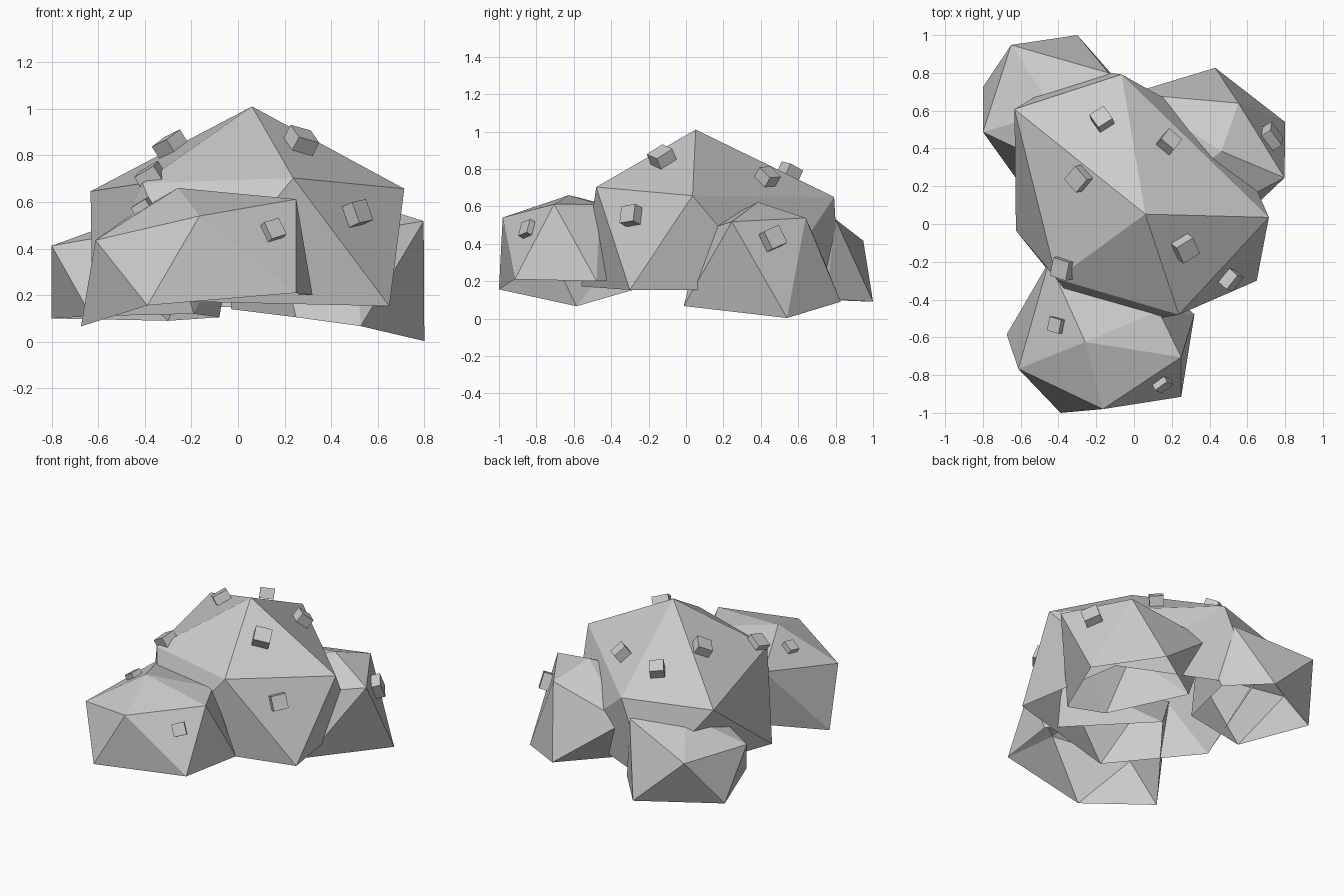
import bpy, bmesh
from math import radians
from mathutils import Vector, Matrix
from mathutils.bvhtree import BVHTree

if "Cube" in bpy.data.objects:
    bpy.data.objects.remove(bpy.data.objects["Cube"])


def finish(bm, name):
    me = bpy.data.meshes.new(name)
    bm.to_mesh(me)
    ob = bpy.data.objects.new(name, me)
    bpy.context.collection.objects.link(ob)
    return ob


def clump(name, top, upper, lower):
    """Uneven icosahedron shell, open below: a tip and two staggered rings of five."""
    bm = bmesh.new()
    t = bm.verts.new(top)
    u = [bm.verts.new(p) for p in upper]
    l = [bm.verts.new(p) for p in lower]
    for i in range(5):
        j = (i + 1) % 5
        bm.faces.new((t, u[j], u[i]))
        bm.faces.new((u[i], u[j], l[j]))
        bm.faces.new((l[i], u[i], l[j]))
    bm.normal_update()
    tree = BVHTree.FromBMesh(bm)
    finish(bm, name)
    bm.free()
    return tree


def bud(name, tree, pos, size, twist):
    """Small block lying on the nearest face of a clump."""
    n = tree.find_nearest(Vector(pos))[1]
    bm = bmesh.new()
    bmesh.ops.create_cube(bm, size=1)
    scale = Matrix.Diagonal((size, size, size * 0.75, 1))
    rot = n.to_track_quat('Z', 'Y').to_matrix().to_4x4()
    bm.transform(rot @ Matrix.Rotation(radians(twist), 4, 'Z') @ scale)
    ob = finish(bm, name)
    ob.location = pos
    bm.free()


# Large central clump
main = clump("main_clump", (.06, .052, 1.01),
             [(.237, -.48, .703), (-.41, -.29, .68), (-.633, .608, .646),
              (-.066, .792, .65), (.714, .035, .657)],
             [(.65, -.30, .153), (-.2, -.56, .172), (-.625, -.035, .17),
              (-.28, .82, .15), (.53, .46, .15)])

# Front clump
front = clump("front_clump", (-.258, -.625, .66),
              [(-.165, -.98, .54), (-.612, -.767, .436), (-.45, -.2, .55),
               (.13, -.46, .61), (.25, -.705, .612)],
              [(.25, -.915, .21), (-.389, -1.0, .156), (-.674, -.585, .066),
               (-.23, 0, .235), (.32, -.478, .2)])

# Right clump
right = clump("right_clump", (.463, .385, .623),
              [(.5, .09, .47), (.15, .15, .5), (-.02, .69, .43),
               (.553, .64, .538), (.797, .245, .518)],
              [(.527, -.012, .067), (.25, .03, .105), (-.03, .49, .14),
               (.43, .827, .09), (.8, .54, .003)])

# Back left clump
clump("back_clump", (-.42, .6, .55),
      [(-.3, .25, .5), (-.8, .487, .412), (-.65, .948, .416),
       (-.135, .8, .53), (-.02, .6, .48)],
      [(-.19, .325, .12), (-.63, .25, .11), (-.8, .725, .1),
       (-.3, 1.0, .09), (-.08, .75, .105)])

# Blocks scattered on the clumps: host, centre, size, twist
buds = [(main, (-.17, .555, .785), .09, 15), (main, (.185, .435, .757), .09, 5),
        (main, (-.29, .24, .843), .1, 35), (main, (-.375, -.235, .71), .1, -25),
        (main, (.27, -.128, .86), .105, -25), (main, (.51, -.292, .55), .095, 8),
        (right, (.723, .46, .425), .105, 20), (front, (-.408, -.535, .575), .075, -15),
        (front, (.147, -.842, .475), .08, 15)]
for k, (tree, pos, size, twist) in enumerate(buds):
    bud(f"bud_{k + 1}", tree, pos, size, twist)
